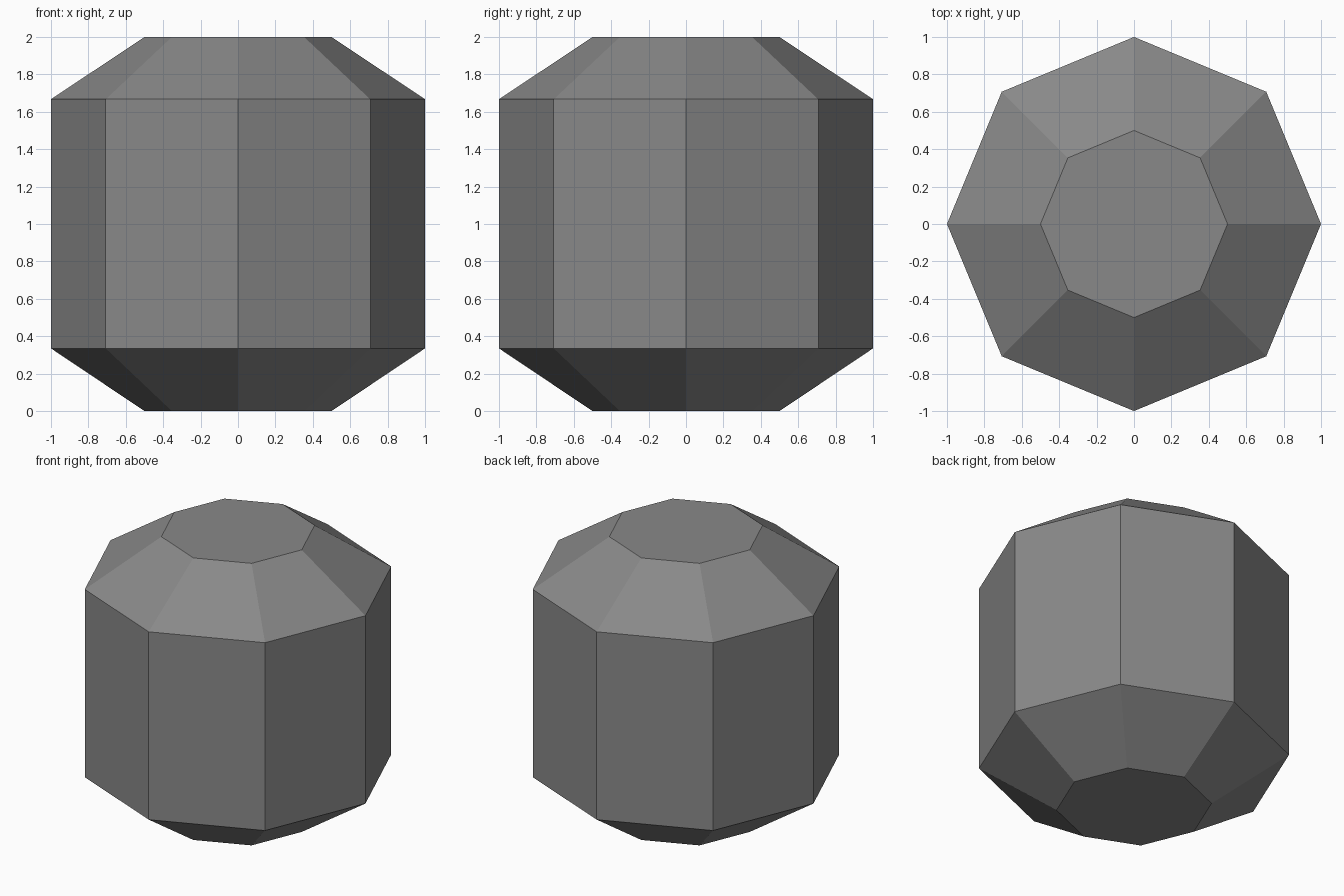
import bpy
import bmesh
from math import cos, sin, tau

if "Cube" in bpy.data.objects:
    bpy.data.objects.remove(bpy.data.objects["Cube"])

SIDES = 8
# Barrel profile: (radius, height)
PROFILE = [(0.5, 0.0), (1.0, 0.335), (1.0, 1.667), (0.5, 2.0)]

bm = bmesh.new()

# One octagonal ring per profile point
rings = [[bm.verts.new((r * cos(tau * i / SIDES), r * sin(tau * i / SIDES), z))
          for i in range(SIDES)] for r, z in PROFILE]

# Side walls and sloped shoulders
for low, high in zip(rings, rings[1:]):
    for i in range(SIDES):
        j = (i + 1) % SIDES
        bm.faces.new((low[i], low[j], high[j], high[i]))

# Flat bottom and top
bm.faces.new(rings[0][::-1])
bm.faces.new(rings[-1])

mesh = bpy.data.meshes.new("barrel_body")
bm.to_mesh(mesh)
bm.free()

# Dark grey surface
dark_grey = bpy.data.materials.new("dark_grey")
dark_grey.diffuse_color = (0.25, 0.25, 0.25, 1.0)
dark_grey.use_nodes = True
dark_grey.node_tree.nodes["Principled BSDF"].inputs["Base Color"].default_value = dark_grey.diffuse_color
mesh.materials.append(dark_grey)

bpy.context.collection.objects.link(bpy.data.objects.new("barrel_body", mesh))
